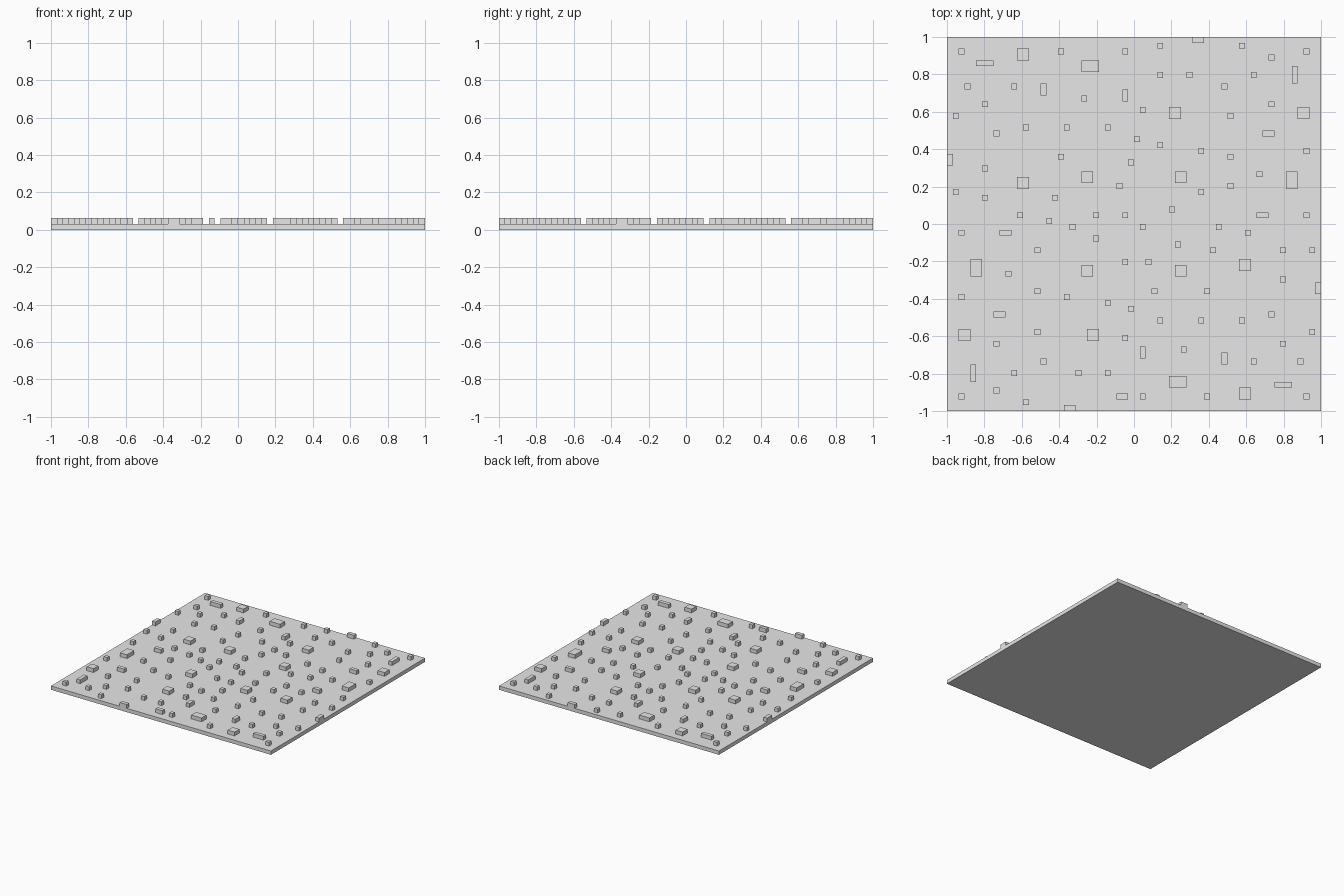
import bpy
import bmesh
from mathutils import Matrix, Vector

default_cube = bpy.data.objects.get("Cube")
if default_cube:
    bpy.data.objects.remove(default_cube, do_unlink=True)

GRID = 64                # the plate is a square of GRID x GRID cells
CELL = 2 / GRID          # one cell is also the plate and block height

# Single-cell blocks as (column, row) from the back left-hand corner of the plan,
# each repeated by a half turn about the centre
PAIRED_BLOCKS = [
    (2, 2), (19, 2), (30, 2), (50, 1), (61, 2), (55, 3), (36, 6), (41, 6),
    (52, 6), (3, 8), (11, 8), (47, 8), (6, 11), (23, 10), (33, 12), (55, 11),
    (1, 13), (48, 13), (8, 16), (13, 15), (20, 15), (27, 15), (32, 17),
    (36, 18), (43, 19), (61, 19), (48, 20), (19, 20), (6, 22), (53, 23),
    (29, 25), (6, 27), (18, 27), (38, 29), (12, 30), (17, 31), (61, 30),
]

# Single-cell blocks that have no partner
LONE_BLOCKS = [
    (36, 1), (31, 21), (48, 25), (1, 26), (43, 26), (25, 30), (30, 30),
    (21, 32), (33, 32), (39, 35), (15, 36), (62, 36), (30, 38), (35, 43),
]

# Larger blocks, grouped by size in cells (columns, rows), repeated by a half turn
PAIRED_LARGE_BLOCKS = {
    (2, 2): [(12, 2), (38, 12), (60, 12), (23, 23), (39, 23), (12, 24)],
    (2, 1): [(42, 0), (54, 16), (53, 30)],
    (1, 2): [(16, 8), (30, 9), (0, 20)],
    (3, 1): [(5, 4)],
    (1, 3): [(59, 5)],
    (3, 2): [(23, 4)],
    (2, 3): [(58, 23)],
}


def make_material(name, colour):
    material = bpy.data.materials.new(name)
    material.use_nodes = True
    material.diffuse_color = colour
    material.node_tree.nodes["Principled BSDF"].inputs["Base Color"].default_value = colour
    return material


def add_box(bm, column, row, columns, rows, bottom):
    """Add a box one cell high that covers the given cells."""
    centre = Vector((
        -1 + (column + columns / 2) * CELL,
        1 - (row + rows / 2) * CELL,
        bottom + CELL / 2,
    ))
    size = Vector((columns * CELL, rows * CELL, CELL))
    matrix = Matrix.LocRotScale(centre, None, size)
    bmesh.ops.create_cube(bm, size=1, matrix=matrix)


def add_pair(bm, column, row, columns, rows):
    """Add a block and its copy turned half way round the plate."""
    add_box(bm, column, row, columns, rows, CELL)
    add_box(bm, GRID - column - columns, GRID - row - rows, columns, rows, CELL)


def finish(bm, name, material):
    mesh = bpy.data.meshes.new(name)
    bm.to_mesh(mesh)
    bm.free()
    mesh.materials.append(material)
    part = bpy.data.objects.new(name, mesh)
    bpy.context.collection.objects.link(part)


grey = make_material("light_grey", (0.8, 0.8, 0.8, 1))

# Base plate
bm = bmesh.new()
add_box(bm, 0, 0, GRID, GRID, 0)
finish(bm, "base_plate", grey)

# Small blocks
bm = bmesh.new()
for column, row in PAIRED_BLOCKS:
    add_pair(bm, column, row, 1, 1)
for column, row in LONE_BLOCKS:
    add_box(bm, column, row, 1, 1, CELL)
finish(bm, "small_blocks", grey)

# Large blocks
bm = bmesh.new()
for (columns, rows), places in PAIRED_LARGE_BLOCKS.items():
    for column, row in places:
        add_pair(bm, column, row, columns, rows)
add_box(bm, 29, 61, 2, 1, CELL)
finish(bm, "large_blocks", grey)
